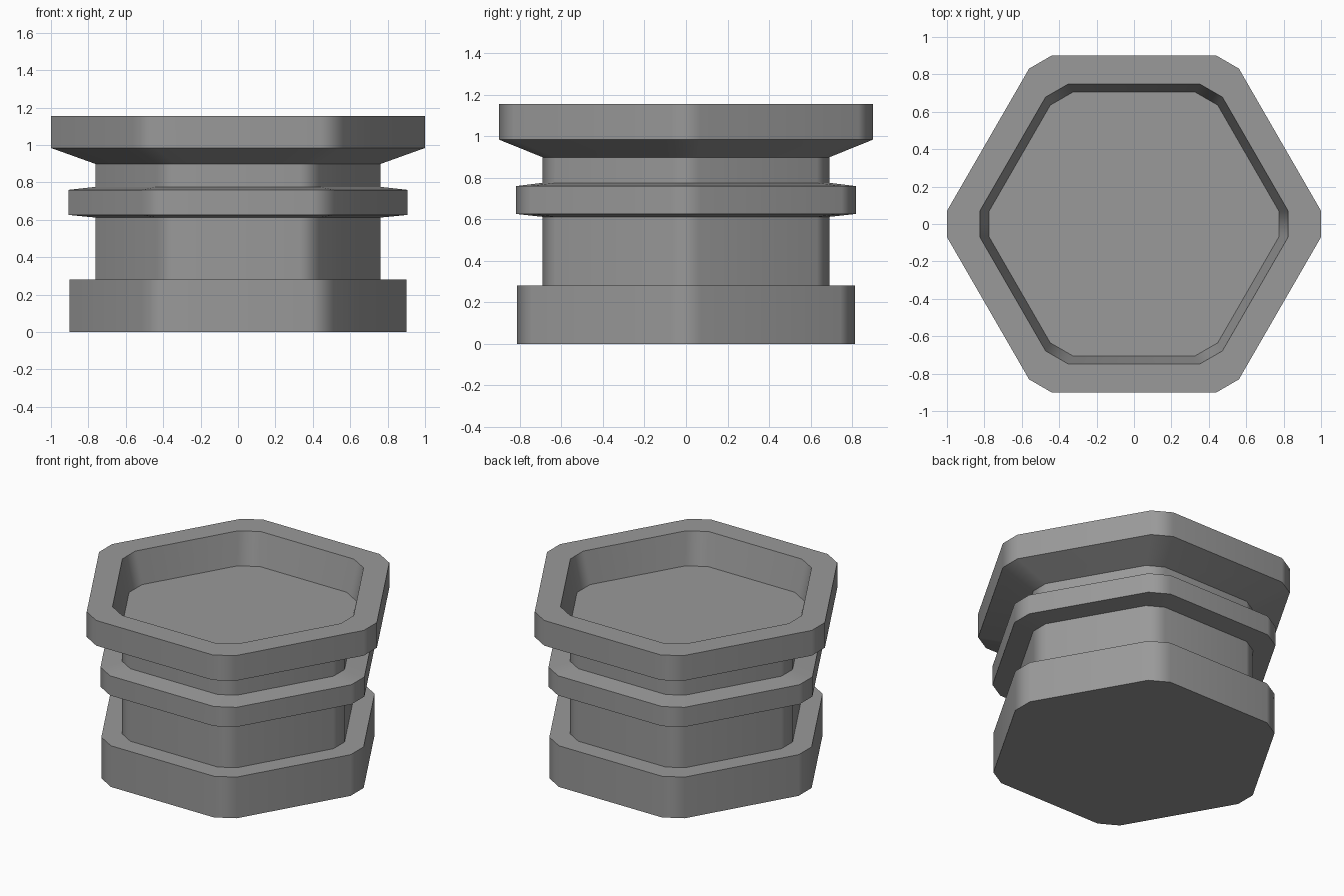
import bpy
import bmesh
from math import radians
from mathutils import Matrix, Vector

cube = bpy.data.objects.get("Cube")
if cube:
    bpy.data.objects.remove(cube, do_unlink=True)

grey = bpy.data.materials.new("plain grey")
grey.use_nodes = True
colour = (0.32, 0.32, 0.32, 1)
grey.diffuse_color = colour
grey.node_tree.nodes["Principled BSDF"].inputs["Base Color"].default_value = colour


def hex_ring(bm, reach, cut, z):
    """Hexagon with clipped corners: reach to each clip, cut is half its width."""
    ring = []
    for i in range(6):
        turn = Matrix.Rotation(radians(60 * i), 3, "Z")
        for side in (-cut, cut):
            ring.append(bm.verts.new(turn @ Vector((reach, side, z))))
    return ring


def hex_part(name, profile, cap_start=False, cap_end=False):
    """Loft clipped hexagons through a profile of (reach, cut, z)."""
    bm = bmesh.new()
    rings = [hex_ring(bm, *p) for p in profile]
    for low, high in zip(rings, rings[1:]):
        for i in range(len(low)):
            j = (i + 1) % len(low)
            bm.faces.new((low[i], low[j], high[j], high[i]))
    if cap_start:
        bm.faces.new(rings[0][::-1])
    if cap_end:
        bm.faces.new(rings[-1])
    mesh = bpy.data.meshes.new(name)
    bm.to_mesh(mesh)
    bm.free()
    mesh.materials.append(grey)
    obj = bpy.data.objects.new(name, mesh)
    bpy.context.collection.objects.link(obj)
    # Soft corners, crisp rims
    bpy.ops.object.select_all(action="DESELECT")
    obj.select_set(True)
    bpy.context.view_layer.objects.active = obj
    bpy.ops.object.shade_smooth_by_angle(angle=radians(40))
    weighted = obj.modifiers.new("Weighted corners", "WEIGHTED_NORMAL")
    weighted.keep_sharp = True
    return obj


NECK = 0.763
NECK_CUT = 0.06
CUT = 0.07

# Foot block with a ledge running in to the neck
hex_part("foot", [(0.90, CUT, 0), (0.90, CUT, 0.281), (NECK, NECK_CUT, 0.281)],
         cap_start=True)

# Neck, in two lengths either side of the collar
hex_part("lower_neck", [(NECK, NECK_CUT, 0.281), (NECK, NECK_CUT, 0.612)])
hex_part("upper_neck", [(NECK, NECK_CUT, 0.776), (NECK, NECK_CUT, 0.899)])

# Collar with slightly sloped top and underside
hex_part("collar", [(NECK, NECK_CUT, 0.612), (0.906, CUT, 0.626),
                    (0.906, CUT, 0.76), (NECK, NECK_CUT, 0.776)])

# Flared cup with a flat rim and a recessed floor
hex_part("cup", [(NECK, NECK_CUT, 0.899), (1.0, CUT, 0.984), (1.0, CUT, 1.156),
                 (0.824, CUT, 1.156), (0.774, CUT, 0.94)],
         cap_end=True)
